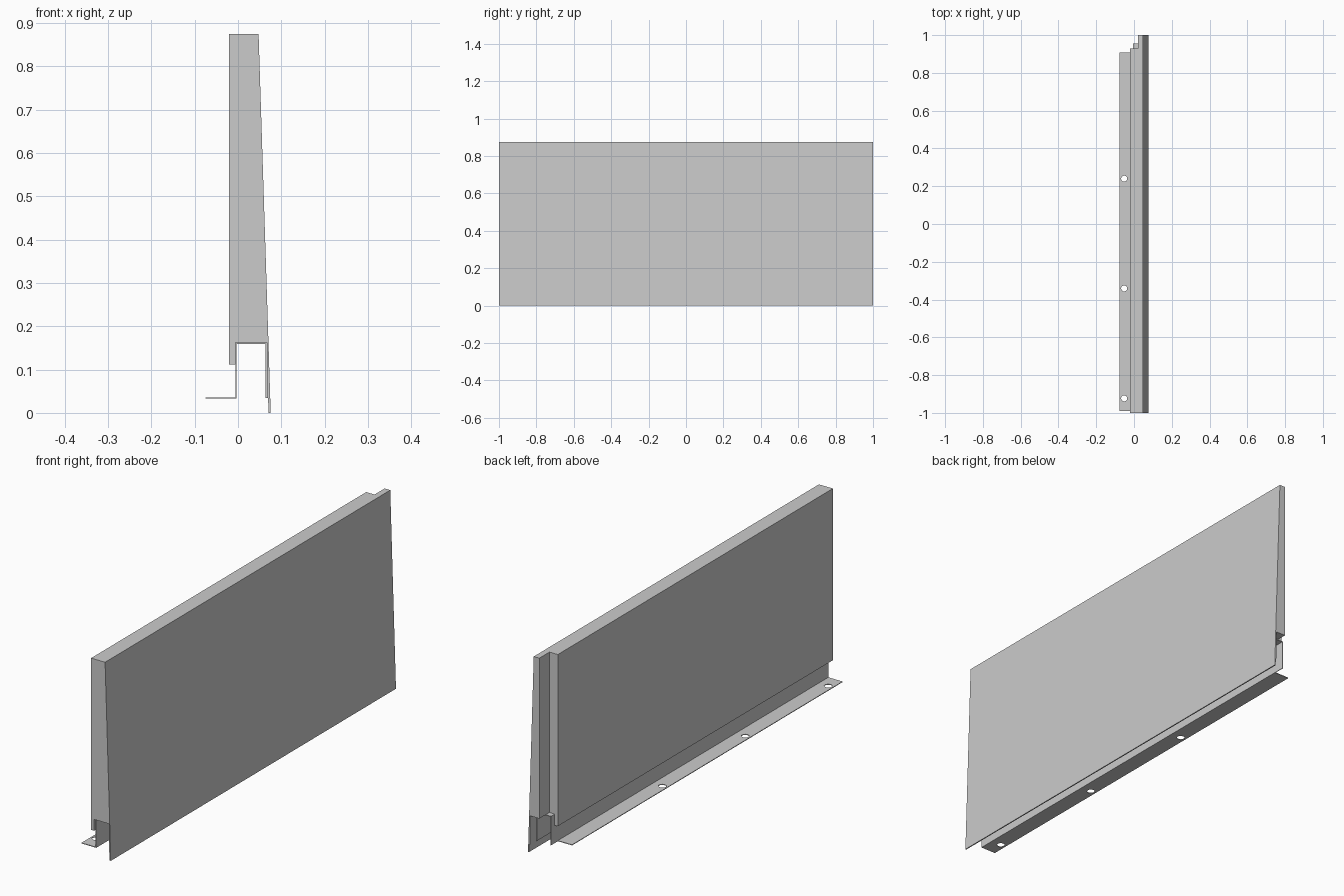
import bpy
import bmesh

if "Cube" in bpy.data.objects:
    bpy.data.objects.remove(bpy.data.objects["Cube"])


def extrude(name, profile, y0, y1):
    """Extrude an (x, z) outline along y."""
    bm = bmesh.new()
    face = bm.faces.new([bm.verts.new((x, y0, z)) for x, z in profile])
    new = bmesh.ops.extrude_face_region(bm, geom=[face])["geom"]
    verts = [v for v in new if isinstance(v, bmesh.types.BMVert)]
    bmesh.ops.translate(bm, verts=verts, vec=(0, y1 - y0, 0))
    bmesh.ops.recalc_face_normals(bm, faces=bm.faces[:])
    mesh = bpy.data.meshes.new(name)
    bm.to_mesh(mesh)
    bm.free()
    obj = bpy.data.objects.new(name, mesh)
    bpy.context.collection.objects.link(obj)
    return obj


def box(name, x0, x1, y0, y1, z0, z1):
    return extrude(name, [(x0, z0), (x1, z0), (x1, z1), (x0, z1)], y0, y1)


def cut(obj, cutter):
    """Subtract the cutter, then discard it."""
    cutter.hide_render = True
    mod = obj.modifiers.new("cut", "BOOLEAN")
    mod.operation = "DIFFERENCE"
    mod.solver = "EXACT"
    mod.object = cutter
    bpy.context.view_layer.objects.active = obj
    bpy.ops.object.modifier_apply(modifier=mod.name)
    bpy.data.objects.remove(cutter, do_unlink=True)


# Tapered panel with a channel along its foot
panel = extrude("tapered_panel", [
    (-0.021, 0.874), (0.0475, 0.874), (0.0755, 0), (0.0705, 0),
    (0.0695, 0.034), (0.0665, 0.034), (0.0665, 0.162), (-0.006, 0.162),
    (-0.006, 0.112), (-0.021, 0.112)], -1, 1)

# Full-height rabbet at the back end
cut(panel, box("rabbet_cutter", -0.1, 0.02, 0.929, 1.1, -0.1, 1))

# Folded sheet lining the channel
extrude("channel_liner", [
    (-0.006, 0.033), (-0.006, 0.162), (0.0665, 0.162), (0.0665, 0.034),
    (0.0635, 0.034), (0.0635, 0.159), (-0.003, 0.159), (-0.003, 0.033)],
    -0.99, 0.955)

# Mounting flange with three screw holes
flange = box("mounting_flange", -0.0755, -0.006, -0.99, 0.907, 0.033, 0.036)
for y in (0.24, -0.341, -0.923):
    bpy.ops.mesh.primitive_cylinder_add(
        vertices=32, radius=0.016, depth=0.1, location=(-0.052, y, 0.035))
    cut(flange, bpy.context.object)
